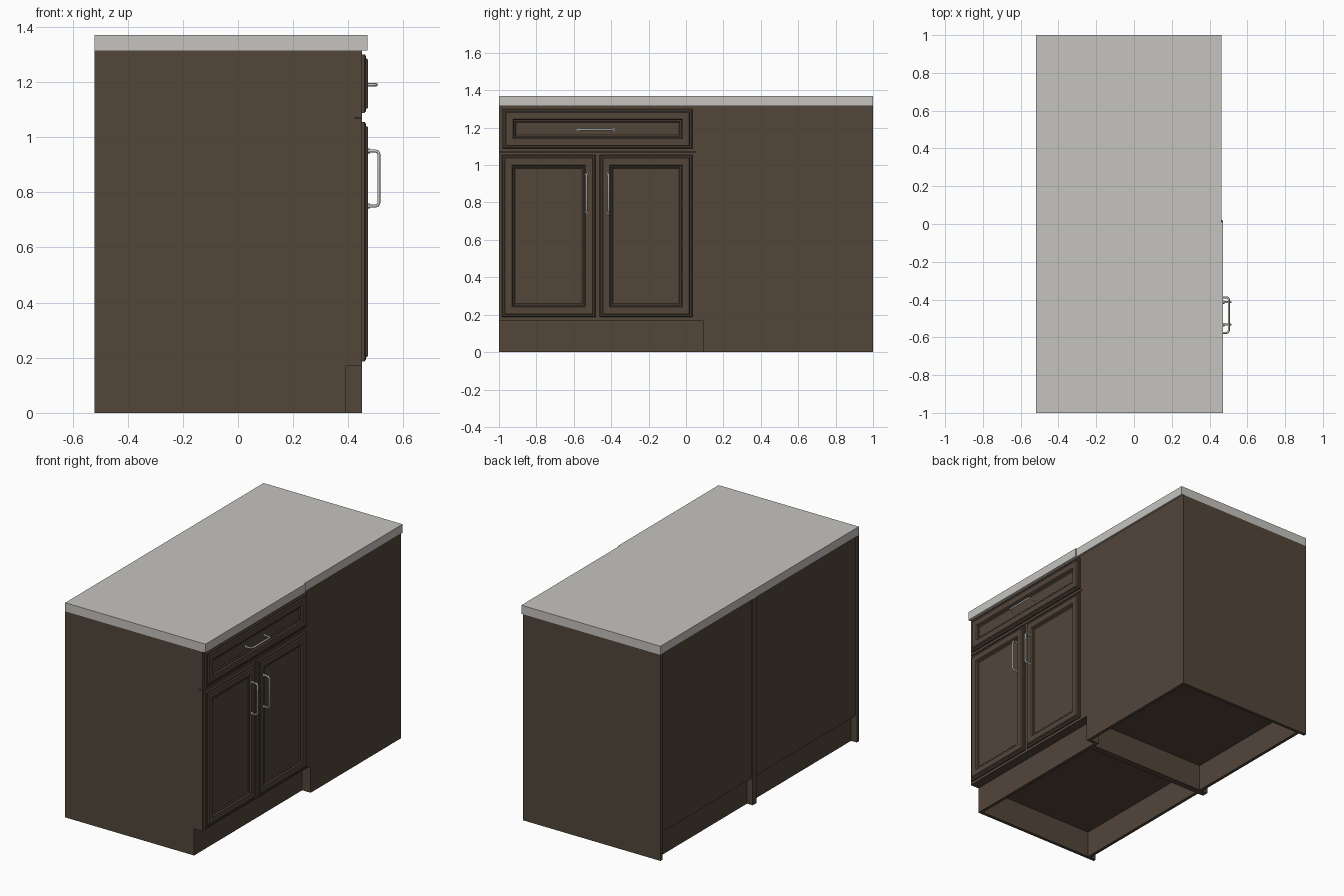
import bpy, bmesh
from mathutils import Vector

cube = bpy.data.objects.get("Cube")
if cube:
    bpy.data.objects.remove(cube, do_unlink=True)


def material(name, color, metallic=0.0):
    m = bpy.data.materials.new(name)
    m.use_nodes = True
    m.diffuse_color = (*color, 1)
    node = m.node_tree.nodes["Principled BSDF"]
    node.inputs["Base Color"].default_value = (*color, 1)
    node.inputs["Roughness"].default_value = 0.6
    return m


WOOD = material("dark brown wood", (0.085, 0.061, 0.042))
STONE = material("pale grey stone", (0.56, 0.55, 0.52))
STEEL = material("brushed steel", (0.58, 0.58, 0.57))


def finish(name, bm, mat):
    bmesh.ops.recalc_face_normals(bm, faces=bm.faces)
    mesh = bpy.data.meshes.new(name)
    bm.to_mesh(mesh)
    bm.free()
    mesh.materials.append(mat)
    ob = bpy.data.objects.new(name, mesh)
    bpy.context.collection.objects.link(ob)
    return ob


def box(name, x, y, z, mat=WOOD):
    bm = bmesh.new()
    bmesh.ops.create_cube(bm, size=1)
    for v in bm.verts:
        v.co = [(a + b) / 2 + c * (b - a) for c, (a, b) in zip(v.co, (x, y, z))]
    return finish(name, bm, mat)


def extruded(name, profile, axis, start, end):
    """Extrude a flat profile along x (profile is y,z) or y (profile is x,z)."""
    bm = bmesh.new()
    verts = [bm.verts.new((start, a, b) if axis == 0 else (a, start, b)) for a, b in profile]
    face = bm.faces.new(verts)
    new = bmesh.ops.extrude_face_region(bm, geom=[face])["geom"]
    move = Vector((0, 0, 0))
    move[axis] = end - start
    bmesh.ops.translate(bm, vec=move, verts=[g for g in new if isinstance(g, bmesh.types.BMVert)])
    return finish(name, bm, WOOD)


BACK, KICK, FACE, SEAM = -0.52, 0.39, 0.45, 0.05
FLOOR, TOP, T = 0.17, 1.315, 0.02

# Side panels of the drawer cabinet, notched for the toe kick
notched = [(BACK, 0), (KICK, 0), (KICK, FLOOR), (0.425, FLOOR), (0.425, TOP), (BACK, TOP)]
extruded("outer_side_panel", notched, 1, -1, -1 + T)
extruded("inner_side_panel", notched, 1, SEAM - T, SEAM)

# Side panels of the plain cabinet
box("plain_cabinet_inner_side", (BACK, KICK), (SEAM, SEAM + T), (0, TOP))
box("plain_cabinet_outer_side", (BACK, FACE), (1 - T, 1), (0, TOP))

# Plain front panel with a corner cut out where the toe kick runs in
extruded("plain_front_panel",
         [(SEAM, FLOOR), (0.09, FLOOR), (0.09, 0), (1 - T, 0), (1 - T, TOP), (SEAM, TOP)],
         0, FACE - T, FACE)
box("kick_return", (KICK - T, FACE - T), (0.09, 0.09 + T), (0, FLOOR))
box("front_kick_board", (KICK - T, KICK), (-1 + T, 0.09), (0, FLOOR))

# Carcasses and rear kick boards
for name, y0, y1, front in (("drawer_cabinet", -1 + T, SEAM - T, 0.425),
                            ("plain_cabinet", SEAM + T, 1 - T, FACE - T)):
    box(name + "_carcass", (BACK + 0.008, front), (y0, y1), (FLOOR, TOP))
    box(name + "_rear_kick", (BACK + 0.04, BACK + 0.06), (y0, y1), (0, FLOOR))

# Face frame
box("door_face_frame", (0.425, FACE), (-1, SEAM), (FLOOR, 1.068))
box("drawer_face_frame", (0.425, FACE), (-1, SEAM), (1.072, TOP))

# Worktop in two lengths, one slightly deeper
box("deep_worktop", (BACK, 0.47), (-1, 0.01), (TOP, 1.37), STONE)
box("shallow_worktop", (BACK, 0.462), (0.01, 1), (TOP, 1.37), STONE)


# Framed fronts: nested rectangles of (inset, depth) bridged into a moulding
MOULDING = [(0, 0), (0, 0.009), (0.006, 0.014), (0.014, 0.014), (0.018, 0.021),
            (0.054, 0.021), (0.06, 0.013), (0.066, 0.013), (0.072, 0.008)]


def framed_front(name, y0, y1, z0, z1):
    bm = bmesh.new()
    rings = []
    for i, d in MOULDING:
        corners = ((y0 + i, z0 + i), (y1 - i, z0 + i), (y1 - i, z1 - i), (y0 + i, z1 - i))
        rings.append([bm.verts.new((FACE + d, y, z)) for y, z in corners])
    for a, b in zip(rings, rings[1:]):
        for k in range(4):
            n = (k + 1) % 4
            bm.faces.new((a[k], a[n], b[n], b[k]))
    bm.faces.new(rings[0])
    bm.faces.new(rings[-1])
    return finish(name, bm, WOOD)


framed_front("drawer_front", -0.98, 0.035, 1.088, 1.3)
framed_front("right_door", -0.985, -0.483, 0.187, 1.055)
framed_front("left_door", -0.462, 0.035, 0.187, 1.055)


# Bar pulls: a rounded bow with a small collar at each foot
def pull(name, center, along, half, reach):
    c, a, out = Vector(center), Vector(along), Vector((1, 0, 0))
    r = 0.012
    path = [(-half, 0), (-half, reach - r), (-half + r * 0.3, reach - r * 0.3), (-half + r, reach)]
    path += [(-s, d) for s, d in reversed(path)]
    curve = bpy.data.curves.new(name, "CURVE")
    curve.dimensions = "3D"
    curve.bevel_depth = 0.0055
    curve.bevel_resolution = 2
    curve.use_fill_caps = True
    spline = curve.splines.new("POLY")
    spline.points.add(len(path) - 1)
    for p, (s, d) in zip(spline.points, path):
        p.co = (*(c + a * s + out * d), 1)
    curve.materials.append(STEEL)
    bow = bpy.data.objects.new(name, curve)
    bpy.context.collection.objects.link(bow)
    for side in (-1, 1):
        bpy.ops.mesh.primitive_cylinder_add(vertices=12, radius=0.009, depth=0.008,
                                            location=c + a * half * side + out * 0.004,
                                            rotation=(0, 1.5708, 0))
        collar = bpy.context.object
        collar.name = name + "_collar"
        collar.data.materials.append(STEEL)
        bpy.ops.object.shade_smooth_by_angle()


pull("drawer_pull", (0.457, -0.482, 1.19), (0, 1, 0), 0.094, 0.045)
for name, y in (("right_door_pull", -0.533), ("left_door_pull", -0.414)):
    pull(name, (0.47, y, 0.85), (0, 0, 1), 0.1, 0.041)
